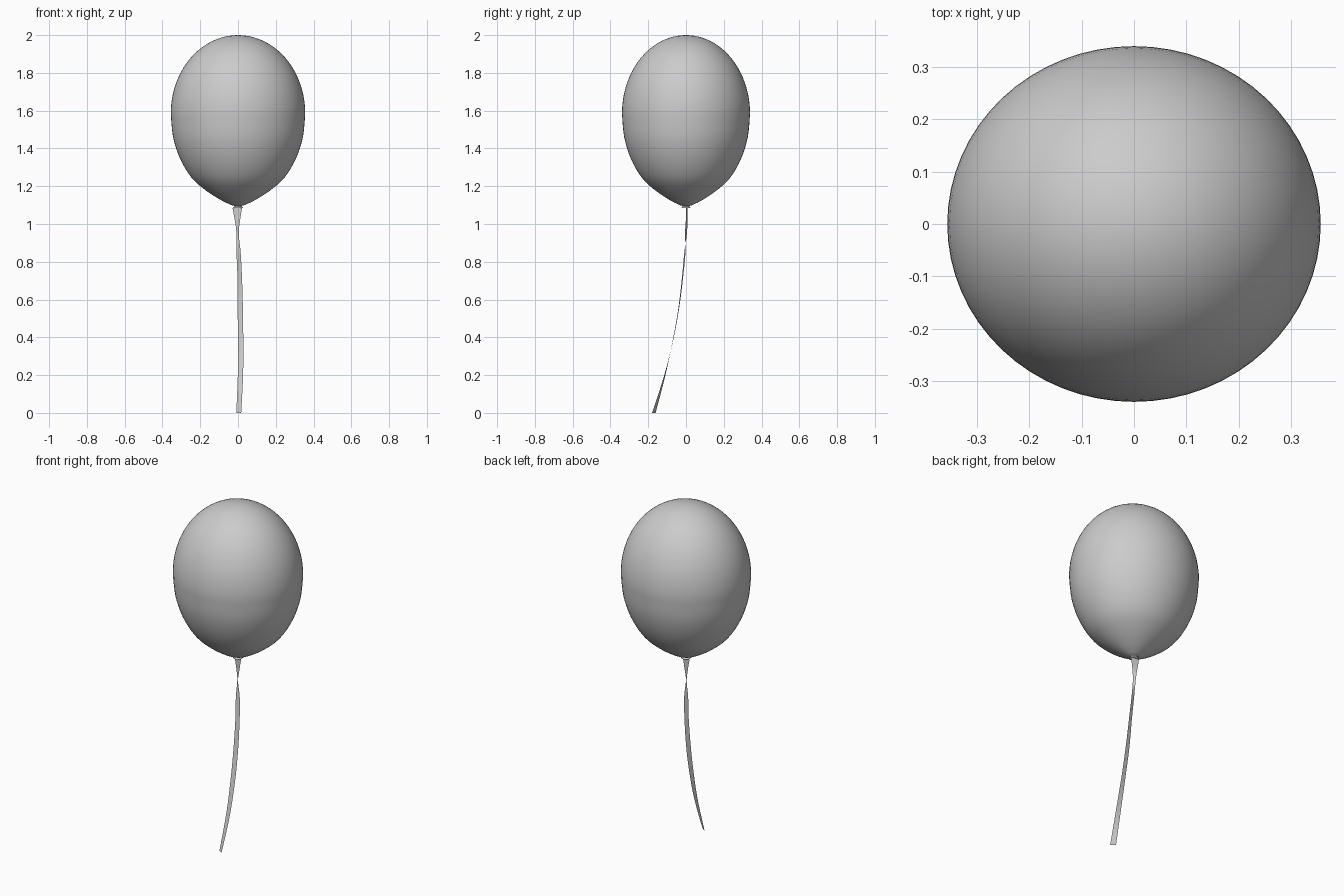
import bpy, math
from mathutils.geometry import interpolate_bezier
from mathutils import Vector

if "Cube" in bpy.data.objects:
    bpy.data.objects.remove(bpy.data.objects["Cube"])


def make(name, verts, faces):
    me = bpy.data.meshes.new(name)
    me.from_pydata(verts, [], faces)
    ob = bpy.data.objects.new(name, me)
    bpy.context.collection.objects.link(ob)
    for p in me.polygons:
        p.use_smooth = True
    return ob


def smooth_path(points, n):
    # Catmull-Rom style curve through the given points (any tuple length)
    out = []
    last = len(points) - 1
    for i in range(last):
        p0, p1 = points[max(i - 1, 0)], points[i]
        p2, p3 = points[i + 1], points[min(i + 2, last)]
        for k in range(n):
            t = k / n
            out.append(tuple(0.5 * (2 * b + (c - a) * t + (2 * a - 5 * b + 4 * c - d) * t * t
                                    + (3 * b - a - 3 * c + d) * t ** 3)
                             for a, b, c, d in zip(p0, p1, p2, p3)))
    out.append(points[-1])
    return out


# Balloon: elliptical upper cap, then a tapering lower profile (radius fraction, z)
CX, RX, RY, ZC = 64, 0.356, 0.339, 1.585
cap = [(math.sin(a), ZC + (2.0 - ZC) * math.cos(a))
       for a in (math.pi / 2 * i / 20 for i in range(1, 20))]
lower = [(1.0, ZC), (0.965, 1.46), (0.86, 1.345), (0.69, 1.245), (0.48, 1.178),
         (0.26, 1.128), (0.11, 1.102), (0.055, 1.095), (0.075, 1.085)]
rings = cap + smooth_path(lower, 4)
verts = [(0, 0, 2.0)]
for r, z in rings:
    for j in range(CX):
        a = 2 * math.pi * j / CX
        verts.append((RX * r * math.cos(a), RY * r * math.sin(a), z))
faces = [(0, 1 + j, 1 + (j + 1) % CX) for j in range(CX)]
for i in range(len(rings) - 1):
    a, b = 1 + i * CX, 1 + (i + 1) * CX
    for j in range(CX):
        k = (j + 1) % CX
        faces.append((a + j, b + j, b + k, a + k))
verts.append((0, 0, 1.09))
base = 1 + (len(rings) - 1) * CX
faces += [(len(verts) - 1, base + (j + 1) % CX, base + j) for j in range(CX)]
make("balloon", verts, faces)

# Ribbon: flat twisted strip (centre x, centre y, z, half width x, half width y)
rows = [(-0.004, 0.004, 1.085, 0.025, -0.004), (-0.003, 0.003, 1.02, 0.014, -0.004),
        (-0.002, 0.0, 0.95, 0.006, -0.005), (0.003, -0.006, 0.85, 0.011, 0.003),
        (0.009, -0.018, 0.72, 0.012, 0.003), (0.012, -0.039, 0.55, 0.014, 0.002),
        (0.014, -0.07, 0.38, 0.014, 0.001), (0.013, -0.112, 0.2, 0.014, -0.003),
        (0.004, -0.17, 0.0, 0.013, -0.009)]
verts = []
for x, y, z, dx, dy in smooth_path(rows, 6):
    verts += [(x - dx, y - dy, z), (x + dx, y + dy, z)]
faces = [(i, i + 2, i + 3, i + 1) for i in range(0, len(verts) - 2, 2)]
make("ribbon", verts, faces)
